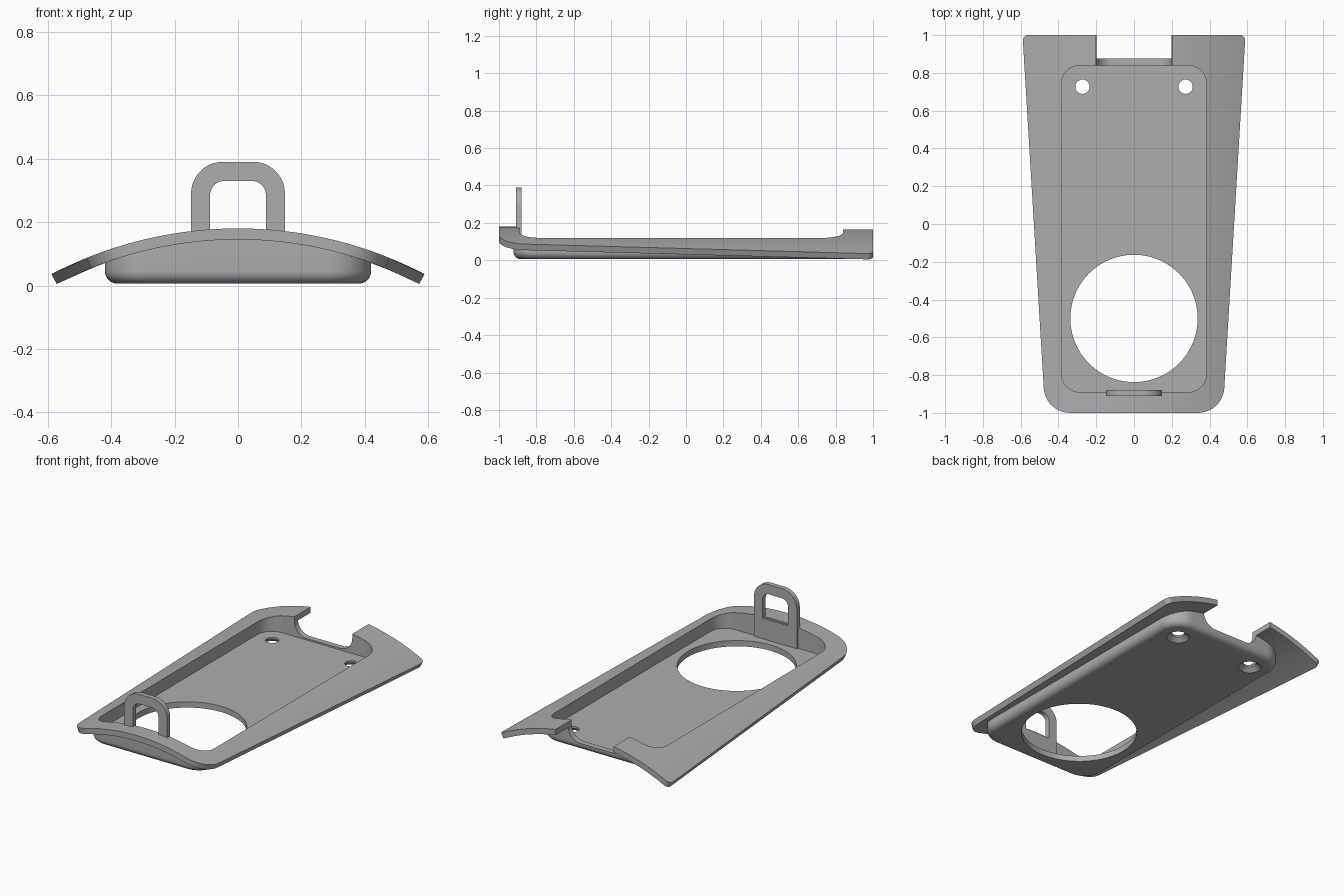
import bpy, bmesh, math
from mathutils import Vector

cube = bpy.data.objects.get("Cube")
if cube:
    bpy.data.objects.remove(cube)

R = 1.273            # radius of the arched top surface
CZ = 0.18 - R        # height of the arch centre
THICK = 0.035

grey = bpy.data.materials.new("plain_grey")
grey.use_nodes = True
COLOUR = (0.42, 0.42, 0.42, 1)
grey.diffuse_color = COLOUR
grey.node_tree.nodes["Principled BSDF"].inputs["Base Color"].default_value = COLOUR


def finish(name, bm):
    bmesh.ops.recalc_face_normals(bm, faces=bm.faces)
    mesh = bpy.data.meshes.new(name)
    bm.to_mesh(mesh)
    bm.free()
    obj = bpy.data.objects.new(name, mesh)
    bpy.context.collection.objects.link(obj)
    mesh.materials.append(grey)
    return obj


def loft(name, loops):
    """Closed solid through matching loops of points."""
    bm = bmesh.new()
    rings = [[bm.verts.new(p) for p in loop] for loop in loops]
    n = len(rings[0])
    for a, b in zip(rings, rings[1:]):
        for i in range(n):
            j = (i + 1) % n
            bm.faces.new((a[i], a[j], b[j], b[i]))
    bm.faces.new(rings[0])
    bm.faces.new(rings[-1])
    return finish(name, bm)


def rounded(x0, x1, y0, y1, radii, steps=12):
    """Rounded rectangle; radii for the low and high y corners."""
    pts = []
    low, high = radii
    corners = [(x1, y1, -1, -1, high), (x0, y1, 1, -1, high),
               (x0, y0, 1, 1, low), (x1, y0, -1, 1, low)]
    for k, (x, y, sx, sy, r) in enumerate(corners):
        for i in range(steps + 1 if r else 1):
            a = math.pi / 2 * (k + i / steps)
            pts.append((x + sx * r + r * math.cos(a), y + sy * r + r * math.sin(a)))
    return pts


def flat(pts, z):
    return [(x, y, z) for x, y in pts]


def upright(pts, y):
    return [(x, y, z) for x, z in pts]


def circle(x, y, r, z, n=64):
    return [(x + r * math.cos(math.tau * i / n), y + r * math.sin(math.tau * i / n), z)
            for i in range(n)]


def boolean(obj, tool, operation):
    mod = obj.modifiers.new(operation.lower(), 'BOOLEAN')
    mod.operation = operation
    mod.solver = 'EXACT'
    mod.object = tool
    bpy.context.view_layer.objects.active = obj
    bpy.ops.object.modifier_apply(modifier=mod.name)
    bpy.data.objects.remove(tool)


def arch(name, r_out, r_in, columns=40):
    """Tapered sheet with rounded corners, wrapped around the y axis."""
    front_r, back_r, steps = 0.13, 0.03, 10
    rows = []
    for i in range(steps + 1):
        a = math.pi / 2 * i / steps
        rows.append((-1 + front_r * (1 - math.cos(a)), front_r * (1 - math.sin(a))))
    for i in range(steps + 1):
        a = math.pi / 2 * i / steps
        rows.append((1 - back_r * (1 - math.sin(a)), back_r * (1 - math.cos(a))))
    loops = []
    for y, inset in rows:
        half = math.asin((0.53 + 0.06 * y - inset) / R)
        angles = [half * (2 * i / columns - 1) for i in range(columns + 1)]
        loop = [(r_out * math.sin(a), y, CZ + r_out * math.cos(a)) for a in angles]
        loop += [(r_in * math.sin(a), y, CZ + r_in * math.cos(a)) for a in reversed(angles)]
        loops.append(loop)
    return loft(name, loops)


# Pocket body with a filleted underside, trimmed beneath the arch
layers, fillet, base = [], 0.04, 0.006
for i in range(9):
    a = math.pi / 2 * i / 8
    s = fillet * (1 - math.sin(a))
    layers.append(flat(rounded(-0.42 + s, 0.42 - s, -0.922 + s, 0.875 - s,
                               (0.135 - s, 0.135 - s)), base + fillet * (1 - math.cos(a))))
layers.append(flat(rounded(-0.42, 0.42, -0.922, 0.875, (0.135, 0.135)), 0.4))
pocket = loft("pocket", layers)
boolean(pocket, arch("trim", R - THICK / 2, 0.6), 'INTERSECT')

# Arched flange joined to the pocket
tray = arch("tray", R, R - THICK)
boolean(tray, pocket, 'UNION')

# Hollow of the pocket
hollow = rounded(-0.385, 0.385, -0.89, 0.84, (0.1, 0.1))
boolean(tray, loft("hollow", [flat(hollow, 0.042), flat(hollow, 0.5)]), 'DIFFERENCE')

# Back notch with rounded lower corners
notch = rounded(-0.2, 0.2, 0.052, 0.5, (0.085, 0))
boolean(tray, loft("notch", [upright(notch, 0.8), upright(notch, 1.2)]), 'DIFFERENCE')

# Large round opening in the floor
boolean(tray, loft("opening", [circle(0, -0.5, 0.337, z, 96) for z in (-0.1, 0.1)]), 'DIFFERENCE')

# Countersunk screw holes
for x in (-0.273, 0.273):
    hole = [circle(x, 0.727, r, z) for r, z in
            ((0.066, -0.1), (0.066, base), (0.038, 0.03), (0.038, 0.1))]
    boolean(tray, loft("screw_hole", hole), 'DIFFERENCE')

# Upright loop standing on the floor against the front wall
outer = rounded(-0.148, 0.148, 0.04, 0.39, (0, 0.1))
strap_loop = loft("strap_loop", [upright(outer, -0.91), upright(outer, -0.88)])
window = rounded(-0.088, 0.088, 0.17, 0.33, (0, 0.045))
boolean(strap_loop, loft("window", [upright(window, -1), upright(window, -0.8)]), 'DIFFERENCE')

for obj in (tray, strap_loop):
    bpy.ops.object.select_all(action='DESELECT')
    obj.select_set(True)
    bpy.context.view_layer.objects.active = obj
    bpy.ops.object.shade_smooth_by_angle(angle=math.radians(30))
